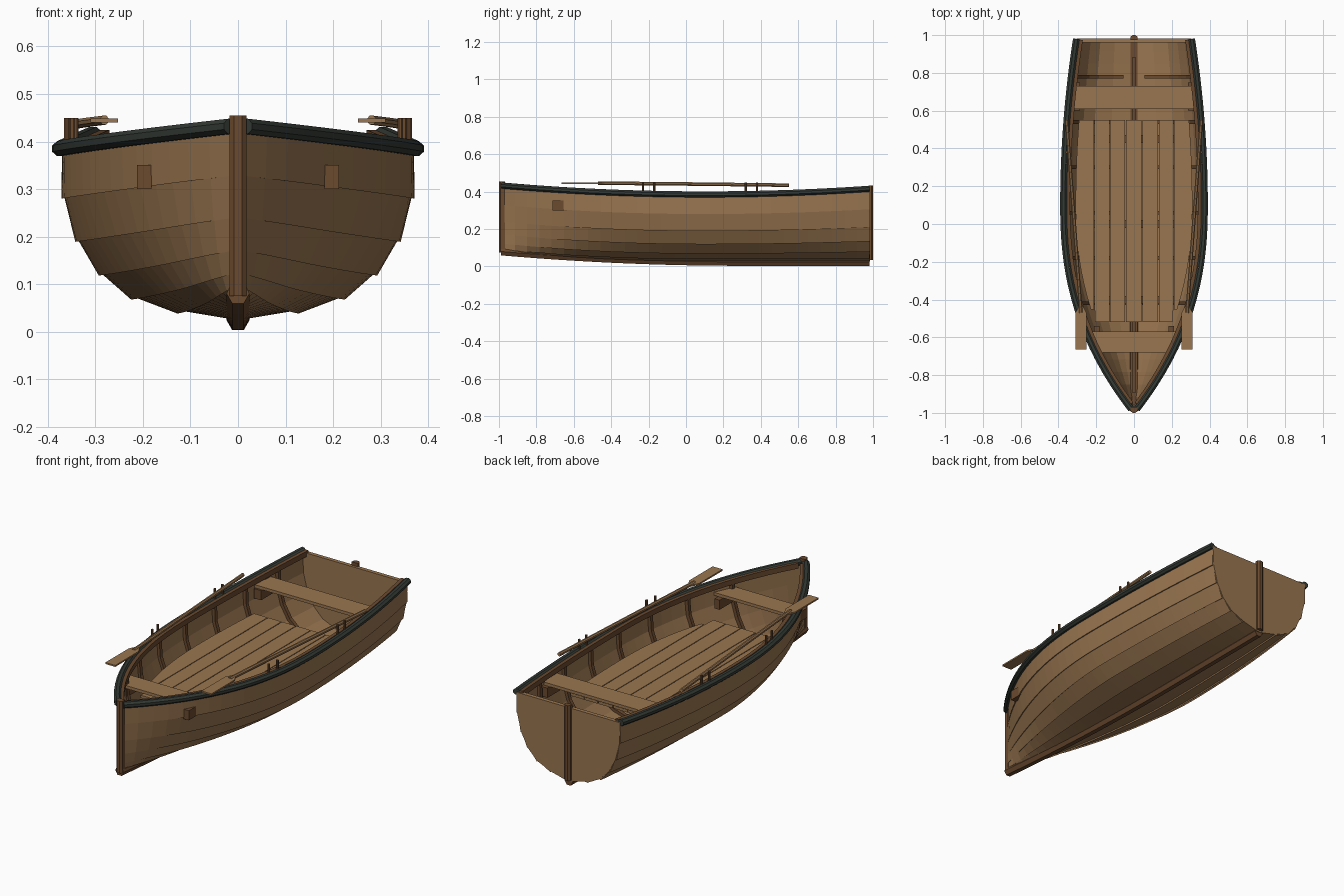
import bpy, bmesh, math
from mathutils import Vector

if "Cube" in bpy.data.objects:
    bpy.data.objects.remove(bpy.data.objects["Cube"])

X, Y, Z = Vector((1, 0, 0)), Vector((0, 1, 0)), Vector((0, 0, 1))


def material(name, rgb):
    m = bpy.data.materials.new(name)
    m.diffuse_color = (*rgb, 1)
    m.use_nodes = True
    m.node_tree.nodes["Principled BSDF"].inputs["Base Color"].default_value = m.diffuse_color
    return m


TAN = material("plank_tan", (0.32, 0.18, 0.08))
BROWN = material("trim_brown", (0.145, 0.068, 0.028))
DARK = material("rail_dark_green", (0.035, 0.043, 0.036))


def make(name, verts, faces, mat, mirror=False):
    mesh = bpy.data.meshes.new(name)
    mesh.from_pydata([tuple(v) for v in verts], [], faces)
    bm = bmesh.new()
    bm.from_mesh(mesh)
    bmesh.ops.recalc_face_normals(bm, faces=bm.faces)
    bm.to_mesh(mesh)
    bm.free()
    mesh.materials.append(mat)
    ob = bpy.data.objects.new(name, mesh)
    bpy.context.collection.objects.link(ob)
    if mirror:
        ob.modifiers.new("mirror", 'MIRROR').use_mirror_merge = False
    return ob


def loft(name, rings, mat, mirror=False):
    """Closed tube through rings of equal size, capped at both ends."""
    n = len(rings[0])
    verts = [p for r in rings for p in r]
    faces = [(i * n + j, i * n + (j + 1) % n, (i + 1) * n + (j + 1) % n, (i + 1) * n + j)
             for i in range(len(rings) - 1) for j in range(n)]
    faces += [tuple(range(n)), tuple(range(len(verts) - n, len(verts)))]
    return make(name, verts, faces, mat, mirror)


def sweep(name, path, profile, ref, mat, mirror=False):
    """Carry a (u, v) profile along a path; v runs along ref."""
    rings = []
    for i, p in enumerate(path):
        t = path[min(i + 1, len(path) - 1)] - path[max(i - 1, 0)]
        n = t.cross(ref).normalized()
        rings.append([p + n * u + ref * v for u, v in profile])
    return loft(name, rings, mat, mirror)


def box(name, x, y, z, mat, mirror=False):
    rings = [[Vector((x[0], b, z[0])), Vector((x[1], b, z[0])),
              Vector((x[1], b, z[1])), Vector((x[0], b, z[1]))] for b in y]
    return loft(name, rings, mat, mirror)


def rect(u, v):
    return [(-u, -v), (u, -v), (u, v), (-u, v)]


def octagon(u, v):
    return [(u * math.cos(a) * 1.08, v * math.sin(a) * 1.08)
            for a in (math.pi / 8 + k * math.pi / 4 for k in range(8))]


# Hull lines: midship half-breadth, height and bow fullness of each seam
LEVELS = [(0.37, 0.385, 2.32), (0.365, 0.281, 2.2), (0.336, 0.192, 2.0), (0.288, 0.123, 1.8),
          (0.222, 0.074, 1.65), (0.126, 0.045, 1.5), (0.012, 0.026, 1.0)]


def rise(k, y):
    if y < 0.1:
        return 0.047 * ((0.1 - y) / 1.08) ** 2
    return 0.03 * (1 - k / 6) * ((y - 0.1) / 0.88) ** 2


def half(k, y):
    w, _, p = LEVELS[k]
    if y < 0.1:
        f = 1 - (1 - max(0, (y + 0.98) / 1.08)) ** p
    else:
        f = 1 - 0.19 * ((y - 0.1) / 0.88) ** 2
    return 0.012 + (w - 0.012) * f


def seam(k, y):
    return Vector((half(k, y), y, LEVELS[k][1] + rise(k, y)))


def outward(k, y):
    d = (seam(max(k - 1, 0), y) - seam(min(k + 1, 6), y)).normalized()
    return Vector((d.z, 0, -d.x))


def inside(k, y, depth):
    p = seam(k, y) - outward(k, y) * depth
    p.x = max(p.x, 0.001)
    return p


def stations(a, b, n):
    return [a + (b - a) * i / n for i in range(n + 1)]


# Strakes: stepped outside, fair inside
ys = stations(-0.98, 0.98, 30)
for k in range(6):
    rings = []
    for y in ys:
        lap = 0.007 * min(1, (y + 0.98) / 0.3) if k < 5 else 0
        rings.append([seam(k, y), seam(k + 1, y) + outward(k + 1, y) * lap,
                      inside(k + 1, y, 0.010), inside(k, y, 0.010)])
    loft(f"strake_{k + 1}", rings, TAN, True)

# Transom board
side = [seam(k, 0.97) for k in range(7)]
edge = side + [Vector((-p.x, p.y, p.z)) for p in reversed(side)]
loft("transom", [[p - Y * 0.008 for p in edge], [p + Y * 0.013 for p in edge]], TAN)

# Rub rails and inner rails
sheer = [seam(0, y) for y in ys]
sweep("rub_rail", [p + X * 0.003 for p in sheer], octagon(0.018, 0.016), Z, DARK, True)
inner = [seam(0, y) - X * min(0.023, half(0, y)) - Z * 0.004 for y in stations(-0.95, 0.975, 30)]
sweep("inner_rail", inner, rect(0.009, 0.014), Z, BROWN, True)

# Keel, keelson, stem and sternpost
keel = [Vector((0, y, 0.02 + 0.055 * max(0, (0.3 - y) / 1.28) ** 2)) for y in stations(-0.99, 0.98, 20)]
sweep("keel", keel, [(-0.012, -0.017), (0.012, -0.017), (0.024, 0.004), (0.018, 0.018),
                     (-0.018, 0.018), (-0.024, 0.004)], Z, BROWN)
sweep("keelson", [p + Z * 0.026 for p in keel[1:-1]], rect(0.011, 0.012), Z, BROWN)
post = [(-0.018, 0.016), (-0.018, -0.006), (-0.008, -0.015), (0.008, -0.015), (0.018, -0.006), (0.018, 0.016)]
loft("stem", [[Vector((u, -0.985 + v, z)) for u, v in post] for z in (0.075, 0.455)], BROWN)
post = [(u, min(v, 0.010)) for u, v in post]
loft("sternpost", [[Vector((u, 0.985 - v, z)) for u, v in post] for z in (0.035, 0.432)], BROWN)

# Ribs bent against the inside of the planking
for i, y in enumerate(stations(-0.66, 0.78, 6)):
    path = [inside(k, y, 0.017) for k in range(7)]
    path[-1] = (path[-2] + path[-1]) / 2
    sweep(f"rib_{i + 1}", path, rect(0.009, 0.010), Y, BROWN, True)


# Floorboards trimmed to a curve inside the ribs
FLOOR = 0.248


def floor_half(y):
    return half(1, y) - 0.056


cuts = [-0.33, -0.21, -0.128, -0.045, 0.042, 0.13, 0.21, 0.33]
for i, (a, b) in enumerate(zip(cuts, cuts[1:])):
    rings = []
    for y in stations(-0.52, 0.55, 16):
        g = floor_half(y)
        x0, x1 = max(a + 0.002, -g), min(b - 0.002, g)
        if x1 - x0 > 0.004:
            rings.append([Vector((x0, y, FLOOR - 0.014)), Vector((x1, y, FLOOR - 0.014)),
                          Vector((x1, y, FLOOR)), Vector((x0, y, FLOOR))])
    loft(f"floorboard_{i + 1}", rings, TAN)
for i, y in enumerate((-0.4, 0.0, 0.45)):
    w = half(2, y) - 0.03
    box(f"floor_bearer_{i + 1}", (-w, w), (y - 0.02, y + 0.02), (FLOOR - 0.035, FLOOR - 0.015), BROWN)


# Seats on side blocks
def seat(name, y0, y1, z):
    rings = []
    for y in (y0, y1):
        w = half(0, y) - 0.016
        rings.append([Vector((-w, y, z)), Vector((w, y, z)),
                      Vector((w, y, z + 0.016)), Vector((-w, y, z + 0.016))])
    loft(name, rings, TAN)


seat("bow_seat", -0.68, -0.57, 0.351)
seat("stern_seat", 0.61, 0.73, 0.351)
box("bow_seat_block", (0.182, 0.212), (-0.713, -0.54), (0.30, 0.351), BROWN, True)
box("stern_seat_block", (0.285, 0.327), (0.60, 0.75), (0.30, 0.351), BROWN, True)

# Thole pins in pairs along the gunwale
for i, y in enumerate((-0.23, -0.17, 0.32, 0.38)):
    p = seam(0, y) - X * 0.006
    sweep(f"thole_pin_{i + 1}", [p - Z * 0.01, Vector((p.x, y, 0.449))], octagon(0.006, 0.006), Y, BROWN, True)

# Oars resting along the gunwales
shaft = [Vector((0.281, -0.47, 0.445)), Vector((0.32, 0.06, 0.440)), Vector((0.357, 0.55, 0.434))]
sweep("oar_shaft", shaft, octagon(0.009, 0.0095), Z, TAN, True)
blade = [(-0.665, 0.029), (-0.47, 0.029), (-0.43, 0.008)]
loft("oar_blade", [[Vector((0.281 + s * w, y, 0.444 + h)) for s, h in
                    ((-1, -0.004), (1, -0.004), (1, 0.004), (-1, 0.004))] for y, w in blade], TAN, True)

# Smooth the rounded rails and oars
bpy.ops.object.select_all(action='DESELECT')
for name in ("rub_rail", "oar_shaft"):
    ob = bpy.data.objects[name]
    ob.select_set(True)
    bpy.context.view_layer.objects.active = ob
bpy.ops.object.shade_smooth_by_angle(angle=math.radians(30))
